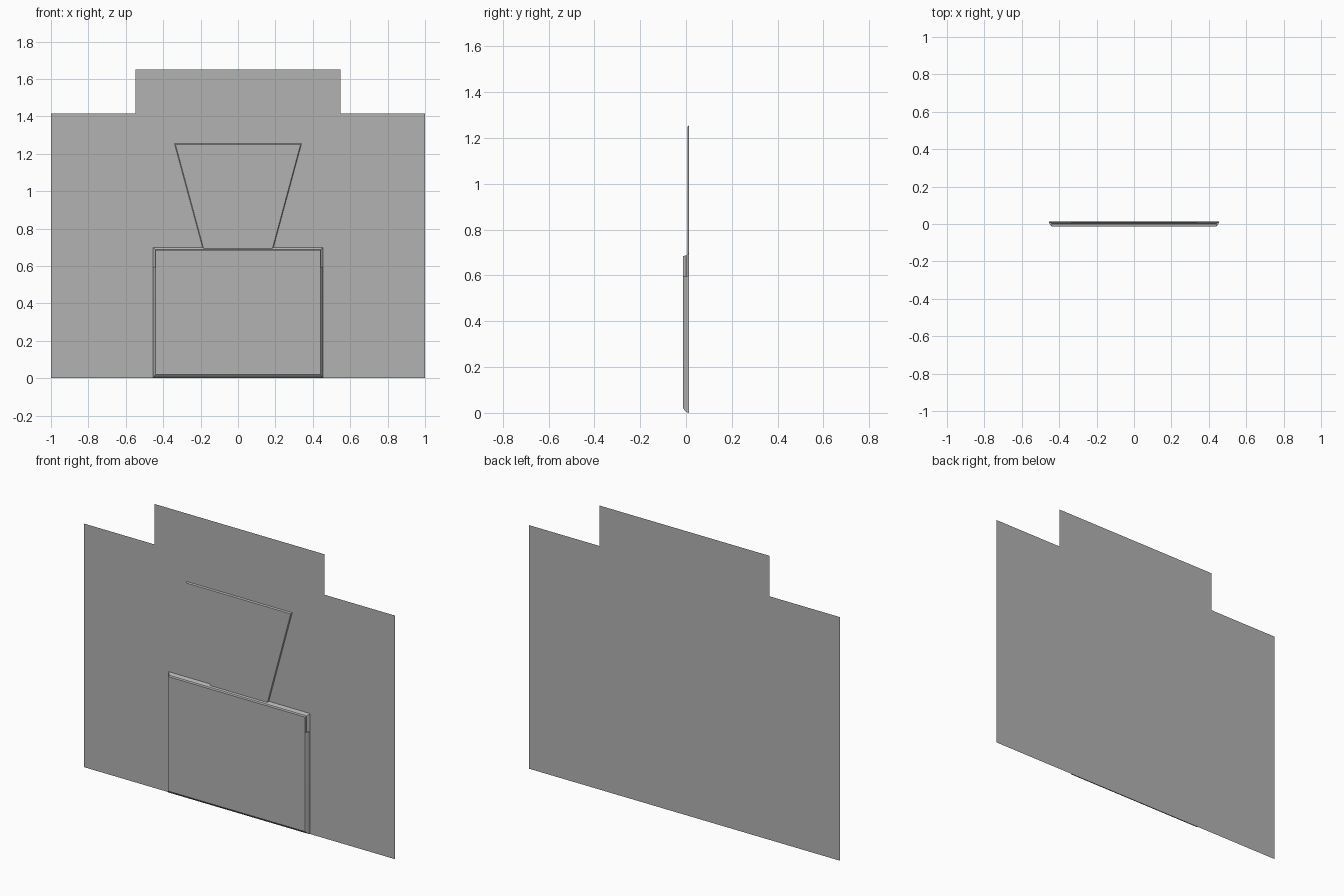
import bpy
import bmesh
import math

cube = bpy.data.objects.get("Cube")
if cube:
    bpy.data.objects.remove(cube, do_unlink=True)

# One plain grey for every part
grey = bpy.data.materials.new("plain grey")
grey.use_nodes = True
colour = (0.45, 0.45, 0.45, 1)
grey.diffuse_color = colour
grey.node_tree.nodes["Principled BSDF"].inputs["Base Color"].default_value = colour

BACK = 0.0125


def loft(name, rings):
    """Join outlines of (depth, [(x, z), ...]) from back to front and cap the front."""
    bm = bmesh.new()
    loops = [[bm.verts.new((x, y, z)) for x, z in outline] for y, outline in rings]
    for a, b in zip(loops, loops[1:]):
        for i in range(len(a)):
            j = (i + 1) % len(a)
            bm.faces.new((a[i], a[j], b[j], b[i]))
    bm.faces.new(loops[-1])
    mesh = bpy.data.meshes.new(name)
    bm.to_mesh(mesh)
    bm.free()
    mesh.materials.append(grey)
    obj = bpy.data.objects.new(name, mesh)
    bpy.context.collection.objects.link(obj)
    bpy.ops.object.select_all(action="DESELECT")
    obj.select_set(True)
    bpy.context.view_layer.objects.active = obj
    bpy.ops.object.shade_smooth_by_angle(angle=math.radians(30))
    return obj


def mirrored(half):
    """Complete a right-hand outline, listed bottom to top, across x = 0."""
    return half + [(-x, z) for x, z in reversed(half)]


def box(half_width, bottom, top):
    return mirrored([(half_width, bottom), (half_width, top)])


# Flat sheet with a raised middle step along its top
loft("backing_sheet", [
    (BACK, mirrored([(1, 0), (1, 1.415), (0.547, 1.415), (0.547, 1.65)]))])

# Shallow tapered plate above the chest
flare = [(0.187, 0.69), (0.34, 1.255)]
inner = [(0.183, 0.69), (0.334, 1.249)]
loft("tapered_plate", [(BACK, mirrored(flare)), (0.007, mirrored(inner))])

# Main raised panel: straight rim, then a rounded slope to the front
loft("lower_panel", [
    (BACK, box(0.455, 0, 0.595)),
    (0.002, box(0.452, 0.004, 0.595)),
    (-0.006, box(0.447, 0.011, 0.595)),
    (-BACK, box(0.44, 0.02, 0.595))])

# Upper band: sloping flange behind a straight front edge
loft("upper_panel", [
    (BACK, box(0.455, 0.595, 0.7)),
    (0.001, box(0.441, 0.595, 0.687)),
    (-BACK, box(0.44, 0.595, 0.685))])
